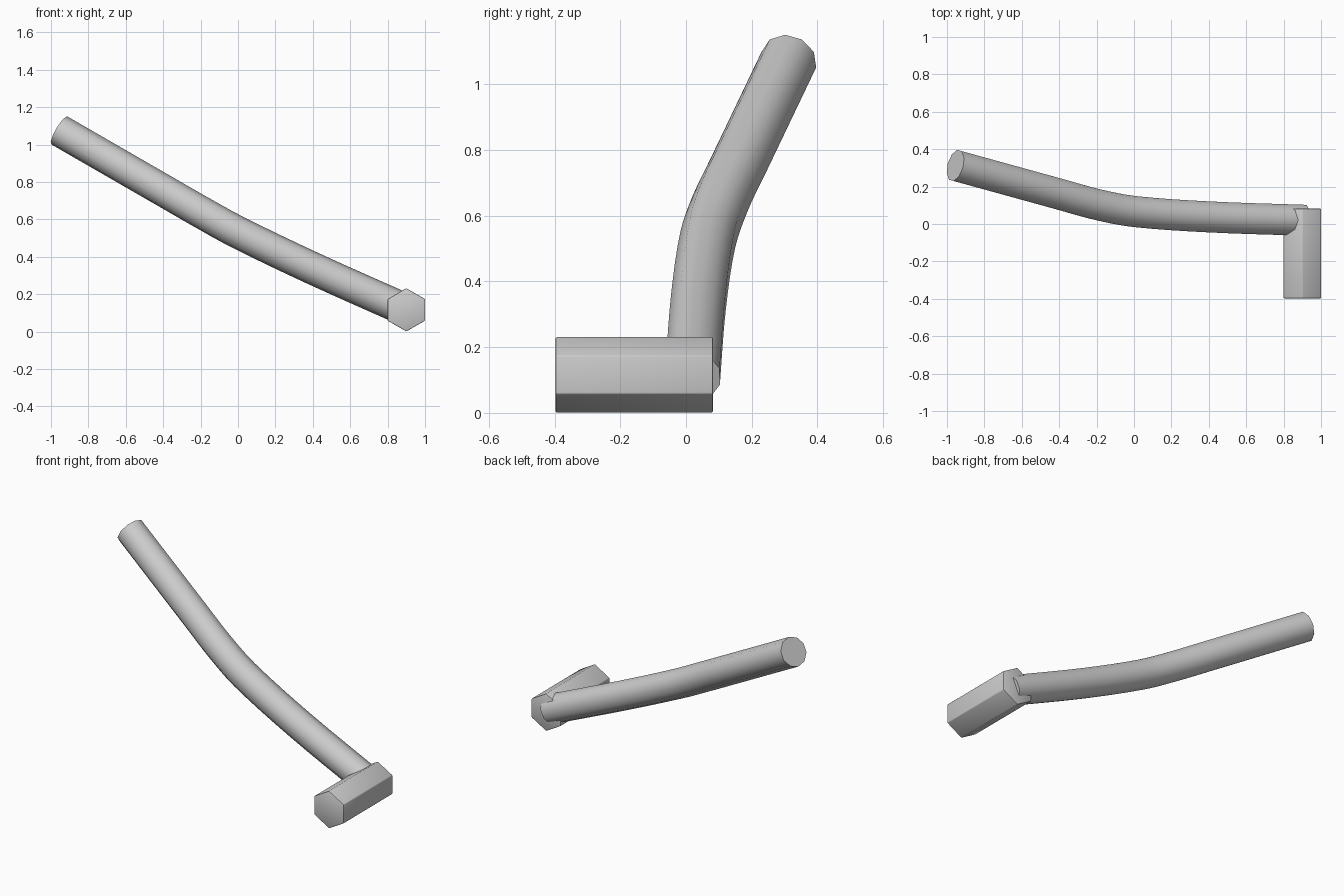
import bpy, bmesh, math
from mathutils import Vector
from mathutils.geometry import interpolate_bezier

if "Cube" in bpy.data.objects:
    bpy.data.objects.remove(bpy.data.objects["Cube"])

grey = bpy.data.materials.new("plain grey")
grey.diffuse_color = (0.6, 0.6, 0.6, 1)
grey.use_nodes = True
grey.node_tree.nodes["Principled BSDF"].inputs["Base Color"].default_value = grey.diffuse_color


def add_object(name, bm, angle):
    bmesh.ops.recalc_face_normals(bm, faces=bm.faces)
    mesh = bpy.data.meshes.new(name)
    bm.to_mesh(mesh)
    bm.free()
    mesh.materials.append(grey)
    ob = bpy.data.objects.new(name, mesh)
    bpy.context.collection.objects.link(ob)
    bpy.ops.object.select_all(action='DESELECT')
    ob.select_set(True)
    bpy.context.view_layer.objects.active = ob
    bpy.ops.object.shade_smooth_by_angle(angle=math.radians(angle))
    return ob


def loft(sections):
    """Skin a list of vertex rings and cap both ends."""
    bm = bmesh.new()
    rings = [[bm.verts.new(p) for p in s] for s in sections]
    n = len(rings[0])
    for a, b in zip(rings, rings[1:]):
        for i in range(n):
            j = (i + 1) % n
            bm.faces.new((a[i], a[j], b[j], b[i]))
    bm.faces.new(rings[0])
    bm.faces.new(rings[-1])
    return bm


# Head: hexagonal bar lying along y, with finely bevelled edges
R = 0.1155
hexagon = [(0.9 + R * math.sin(i * math.pi / 3), 0.116 + R * math.cos(i * math.pi / 3))
           for i in range(6)]
bm = loft([[(x, y, z) for x, z in hexagon] for y in (-0.397, 0.082)])
bmesh.ops.bevel(bm, geom=bm.edges[:], offset=0.004, segments=2, profile=0.5,
                affect='EDGES')
add_object("hammer_head", bm, 30)

# Handle: ten-sided bar swept along a gently bent path
pts = [Vector(p) for p in ((0.91, 0.02, 0.11), (0.4, 0.038, 0.338), (0, 0.067, 0.53),
                           (-0.2, 0.105, 0.64), (-0.4, 0.16, 0.755),
                           (-0.955, 0.313, 1.075))]
tangents = [(pts[min(i + 1, 5)] - pts[max(i - 1, 0)]).normalized() for i in range(6)]
path = []
for i in range(5):
    h = (pts[i + 1] - pts[i]).length / 3
    path += interpolate_bezier(pts[i], pts[i] + tangents[i] * h,
                               pts[i + 1] - tangents[i + 1] * h, pts[i + 1], 5)[:-1]
path.append(pts[-1])

r = 0.087
sections = []
for i, p in enumerate(path):
    t = (path[min(i + 1, len(path) - 1)] - path[max(i - 1, 0)]).normalized()
    side = t.cross(Vector((0, 0, 1))).normalized()
    up = side.cross(t)
    sections.append([p + r * (up * math.cos(k * math.tau / 10) + side * math.sin(k * math.tau / 10))
                     for k in range(10)])
add_object("handle", loft(sections), 50)
